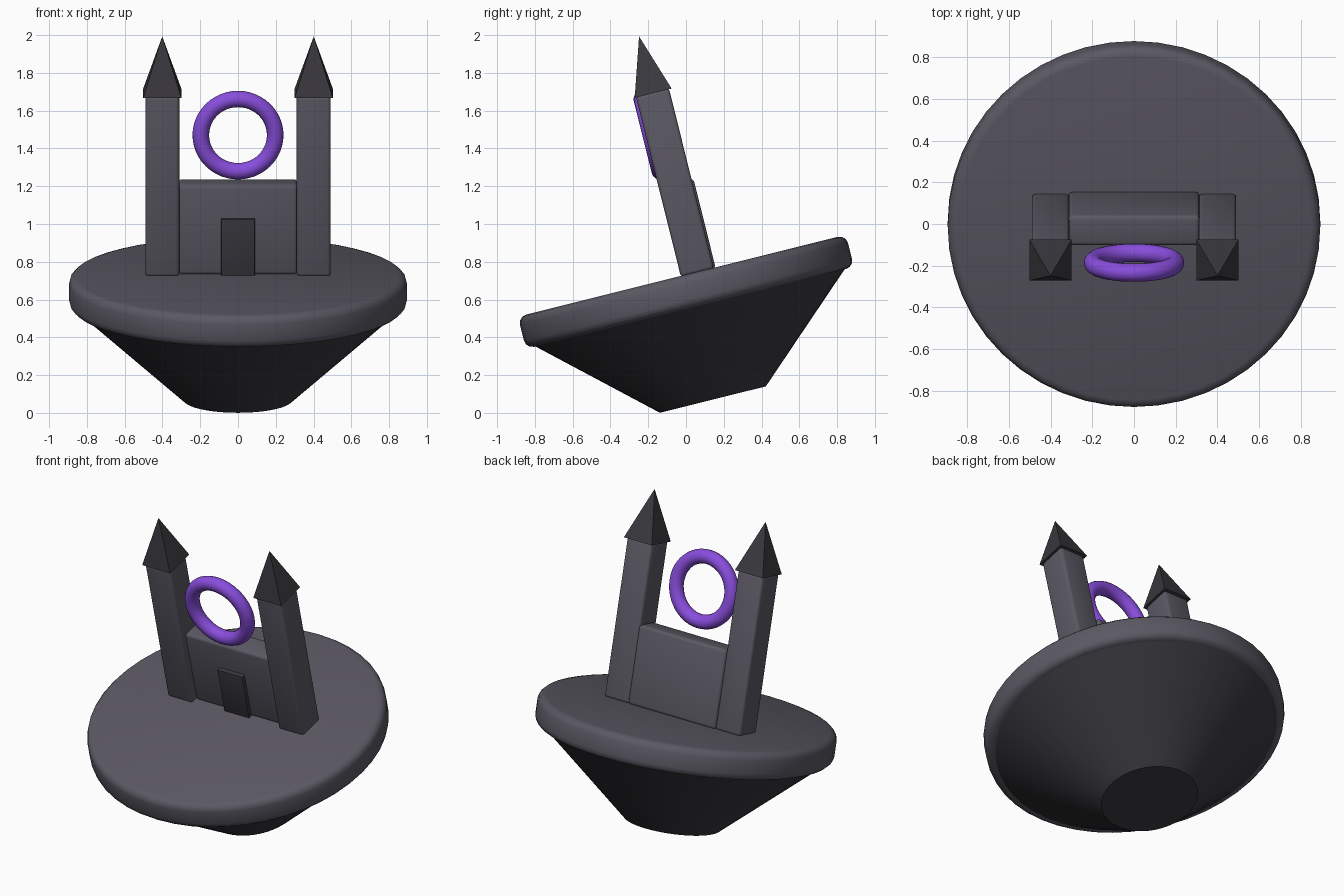
import bpy, math
from mathutils import Matrix

if "Cube" in bpy.data.objects:
    bpy.data.objects.remove(bpy.data.objects["Cube"])

TILT = Matrix.Rotation(math.radians(14), 4, 'X')   # the whole island leans forward


def material(name, rgb):
    m = bpy.data.materials.new(name)
    m.diffuse_color = (*rgb, 1)
    m.use_nodes = True
    m.node_tree.nodes["Principled BSDF"].inputs["Base Color"].default_value = m.diffuse_color
    return m


stone = material("grey_stone", (0.105, 0.098, 0.125))
dark = material("dark_slate", (0.042, 0.040, 0.048))
purple = material("purple_glow", (0.25, 0.075, 0.72))


def finish(name, mat, bevel=0.0, smooth=True):
    """Name, colour, bevel and tilt the active object."""
    ob = bpy.context.object
    ob.name = name
    ob.data.materials.append(mat)
    if bevel:
        mod = ob.modifiers.new("Bevel", 'BEVEL')
        mod.width, mod.segments = bevel, 3
        mod.limit_method, mod.angle_limit = 'ANGLE', math.radians(40)
        bpy.ops.object.modifier_apply(modifier=mod.name)
    if smooth:
        bpy.ops.object.shade_smooth_by_angle(angle=math.radians(35))
    ob.matrix_world = TILT @ ob.matrix_basis
    return ob


def box(name, x, y, z, mat, bevel):
    """Box given by its (min, max) span on each axis."""
    spans = (x, y, z)
    bpy.ops.mesh.primitive_cube_add(size=1, location=[sum(s) / 2 for s in spans])
    bpy.context.object.scale = [s[1] - s[0] for s in spans]
    bpy.ops.object.transform_apply(location=False, rotation=False, scale=True)
    return finish(name, mat, bevel)


def cone(name, x, y, z, r1, r2, sides, mat, turn=0.0, bevel=0.0, smooth=True):
    bpy.ops.mesh.primitive_cone_add(vertices=sides, radius1=r1, radius2=r2,
                                    depth=z[1] - z[0], location=(x, y, sum(z) / 2),
                                    rotation=(0, 0, turn))
    return finish(name, mat, bevel, smooth)


# Floating island: tapered rock below a rounded slab
cone("island_rock", 0, 0.155, (0.034, 0.54), 0.289, 0.85, 48, dark)
cone("island_slab", 0, 0.155, (0.534, 0.71), 0.895, 0.895, 48, stone, bevel=0.045)

# Central wall and door
box("gate_wall", (-0.315, 0.315), (0.188, 0.338), (0.705, 1.195), stone, 0.02)
box("door", (-0.09, 0.09), (0.163, 0.22), (0.705, 1.015), dark, 0.004)

# Twin towers with pyramid roofs
for side, sx in (("left", -1), ("right", 1)):
    cx = sx * 0.401
    box(side + "_tower", (cx - 0.09, cx + 0.09), (0.148, 0.328), (0.705, 1.69), stone, 0.018)
    cone(side + "_tower_roof", cx, 0.241, (1.684, 1.994), 0.1 * math.sqrt(2) * 1.01, 0, 4,
         dark, turn=math.pi / 4, smooth=False)

# Upright ring hovering over the wall
bpy.ops.mesh.primitive_torus_add(major_radius=0.197, minor_radius=0.044,
                                 major_segments=48, minor_segments=16,
                                 location=(0, 0.175, 1.472),
                                 rotation=(math.pi / 2, 0, 0))
finish("portal_ring", purple)
